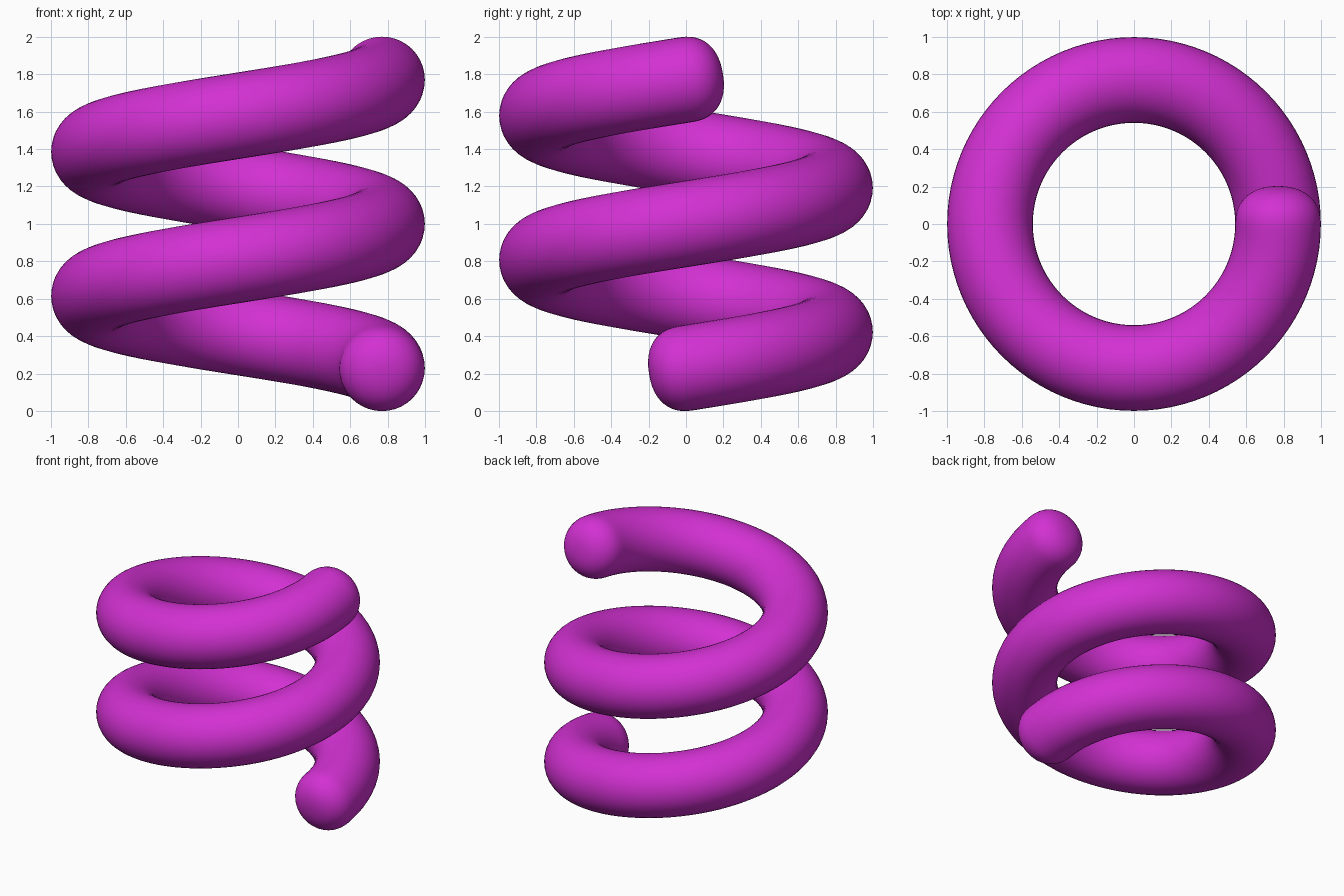
import bpy, bmesh
from math import sin, cos, pi, hypot
from mathutils import Vector

if "Cube" in bpy.data.objects:
    bpy.data.objects.remove(bpy.data.objects["Cube"])

COIL_R, TUBE_R, CAP = 0.77, 0.229, 0.2   # helix radius, tube radius, cap depth
TURNS, STEPS, SIDES, CAP_RINGS = 2, 96, 40, 12
RISE = (2 - 2 * TUBE_R) / (TURNS * 2 * pi)   # height gained per radian
ROUND = 0.87                                 # below 1 gives a blunter cap


def frame(a):
    """Helix point with its outward, tangent and upward directions."""
    centre = Vector((COIL_R * cos(a), COIL_R * sin(a), TUBE_R + RISE * a))
    outward = Vector((cos(a), sin(a), 0))
    tangent = Vector((-COIL_R * sin(a), COIL_R * cos(a), RISE)).normalized()
    return centre, outward, tangent, tangent.cross(outward) * -1


bm = bmesh.new()


def ring(a, offset=0.0, radius=TUBE_R):
    c, o, t, u = frame(a)
    c = c + t * offset
    return [bm.verts.new(c + (o * cos(k) + u * sin(k)) * radius)
            for k in (2 * pi * i / SIDES for i in range(SIDES))]


# Rings along the coil, with blunt rounded caps at both ends
end = TURNS * 2 * pi
cap = [(CAP * sin(p) ** ROUND, TUBE_R * cos(p) ** ROUND)
       for p in (pi / 2 * i / CAP_RINGS for i in range(1, CAP_RINGS))]
rings = [ring(0, -d, r) for d, r in reversed(cap)]
rings += [ring(end * i / (STEPS * TURNS)) for i in range(STEPS * TURNS + 1)]
rings += [ring(end, d, r) for d, r in cap]

# Skin the rings and close each tip with a fan
for r0, r1 in zip(rings, rings[1:]):
    for i in range(SIDES):
        j = (i + 1) % SIDES
        bm.faces.new((r0[i], r0[j], r1[j], r1[i]))
for a, offset, edge in ((0, -CAP, rings[0]), (end, CAP, rings[-1])):
    c, o, t, u = frame(a)
    tip = bm.verts.new(c + t * offset)
    for i in range(SIDES):
        bm.faces.new((edge[i], edge[(i + 1) % SIDES], tip))
bmesh.ops.recalc_face_normals(bm, faces=bm.faces)
for f in bm.faces:
    f.smooth = True

mesh = bpy.data.meshes.new("coil_spring")
bm.to_mesh(mesh)
bm.free()
coil = bpy.data.objects.new("coil_spring", mesh)
bpy.context.collection.objects.link(coil)

# Single magenta material
colour = (0.65, 0.03, 0.65, 1)
mat = bpy.data.materials.new("magenta")
mat.use_nodes = True
mat.diffuse_color = colour
mat.node_tree.nodes["Principled BSDF"].inputs["Base Color"].default_value = colour
mesh.materials.append(mat)
